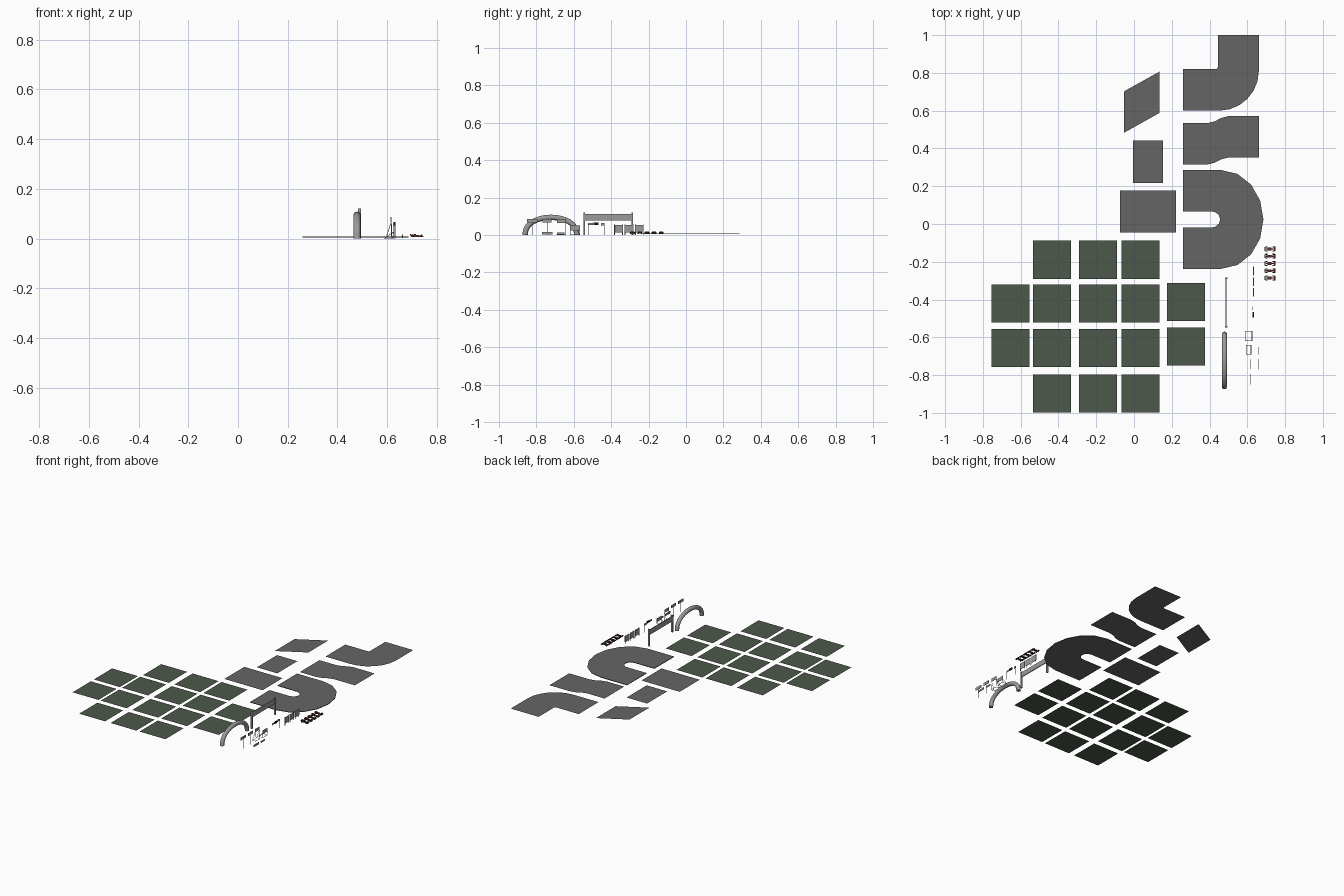
import bpy, bmesh, math
from mathutils import Vector, Matrix

if "Cube" in bpy.data.objects:
    bpy.data.objects.remove(bpy.data.objects["Cube"])


def material(name, r, g, b):
    m = bpy.data.materials.new(name)
    m.diffuse_color = (r, g, b, 1)
    m.use_nodes = True
    m.node_tree.nodes["Principled BSDF"].inputs["Base Color"].default_value = m.diffuse_color
    return m


GRASS = material("grass", 0.075, 0.098, 0.07)
ROAD = material("asphalt", 0.13, 0.13, 0.13)
GREY = material("metal", 0.33, 0.33, 0.33)
BLACK = material("rubber", 0.015, 0.015, 0.015)
RED = material("red_paint", 0.12, 0.03, 0.03)


def finish(name, bm, mat):
    me = bpy.data.meshes.new(name)
    bm.normal_update()
    bm.to_mesh(me)
    bm.free()
    ob = bpy.data.objects.new(name, me)
    bpy.context.collection.objects.link(ob)
    me.materials.append(mat)
    return ob


def sheet(name, pts, z, mat, depth=0):
    bm = bmesh.new()
    f = bm.faces.new([bm.verts.new((x, y, z)) for x, y in pts])
    f.normal_update()
    if f.normal.z < 0:
        f.normal_flip()
    if depth:
        r = bmesh.ops.extrude_face_region(bm, geom=[f], use_keep_orig=True)
        bmesh.ops.translate(bm, vec=(0, 0, depth), verts=[v for v in r["geom"] if isinstance(v, bmesh.types.BMVert)])
        bmesh.ops.recalc_face_normals(bm, faces=bm.faces)
    return finish(name, bm, mat)


def add_box(bm, x0, x1, y0, y1, z0, z1):
    m = Matrix.Translation(((x0 + x1) / 2, (y0 + y1) / 2, (z0 + z1) / 2)) @ Matrix.Diagonal((x1 - x0, y1 - y0, z1 - z0, 1))
    bmesh.ops.create_cube(bm, size=1, matrix=m)


def add_rod(bm, a, b, r=0.0012, sides=6):
    a, b = Vector(a), Vector(b)
    d = b - a
    m = Matrix.Translation((a + b) / 2) @ d.to_track_quat('Z', 'Y').to_matrix().to_4x4()
    bmesh.ops.create_cone(bm, cap_ends=True, segments=sides, radius1=r, radius2=r, depth=d.length, matrix=m)


def arc(cx, cy, rx, ry, a0, a1, n):
    return [(cx + rx * math.cos(math.radians(a0 + (a1 - a0) * i / n)),
             cy + ry * math.sin(math.radians(a0 + (a1 - a0) * i / n))) for i in range(n + 1)]


def rect(x0, x1, y0, y1):
    return [(x0, y0), (x1, y0), (x1, y1), (x0, y1)]


# Grass tiles
rows = (-0.998, -0.758, -0.522, -0.29)
tiles = [(x, y) for x in (-0.535, -0.291, -0.066) for y in rows]
tiles += [(-0.754, rows[1]), (-0.754, rows[2]), (0.175, -0.75), (0.175, -0.514)]
for i, (x, y) in enumerate(tiles):
    sheet(f"grass_tile_{i}", rect(x, x + 0.201, y, y + 0.202), 0.004, GRASS)

# Road pieces
Z = 0.007
sheet("road_straight_long", rect(-0.075, 0.222, -0.045, 0.177), Z, ROAD)
sheet("road_straight_short", rect(-0.006, 0.153, 0.217, 0.441), Z, ROAD)
sheet("road_slanted", [(-0.053, 0.483), (0.135, 0.588), (0.135, 0.807), (-0.053, 0.702)], Z, ROAD)
sheet("road_corner", [(0.259, 0.6)] + arc(0.451, 0.81, 0.21, 0.21, -90, 0, 6)
      + [(0.661, 1.0), (0.444, 1.0), (0.444, 0.83), (0.437, 0.82), (0.259, 0.82)], Z, ROAD)
bend = [(0.259, 0), (0.389, 0), (0.426, 0.009), (0.463, 0.028), (0.5, 0.037), (0.661, 0.037)]
sheet("road_chicane", [(x, 0.315 + y) for x, y in bend] + [(x, 0.534 + y) for x, y in reversed(bend)], Z, ROAD)
sheet("road_hairpin", [(0.259, -0.237)] + arc(0.463, 0.024, 0.222, 0.261, -90, 90, 8)
      + [(0.259, 0.285), (0.259, 0.067)] + arc(0.411, 0.024, 0.045, 0.043, 90, -90, 6) + [(0.259, -0.019)],
      0.004, ROAD, 0.004)

# Inflatable arch: round section swept along a half ellipse
bm = bmesh.new()
rings, sides, R = 16, 10, 0.0145
loops = []
for i in range(rings + 1):
    a = math.pi * i / rings
    radial = Vector((0, math.cos(a), math.sin(a)))
    mid = Vector((0.479, -0.722 + 0.138 * math.cos(a), 0.094 * math.sin(a) ** 0.85 if 0 < i < rings else 0))
    loops.append([bm.verts.new(mid + R * (radial * math.cos(t) + Vector((1, 0, 0)) * math.sin(t)))
                  for t in (2 * math.pi * j / sides for j in range(sides))])
for p, q in zip(loops, loops[1:]):
    for j in range(sides):
        k = (j + 1) % sides
        bm.faces.new((p[j], p[k], q[k], q[j]))
bm.faces.new(loops[0])
bm.faces.new(loops[-1])
bmesh.ops.recalc_face_normals(bm, faces=bm.faces)
arch = finish("inflatable_arch", bm, GREY)
for p in arch.data.polygons:
    p.use_smooth = len(p.vertices) == 4

# Start gantry: two posts and a beam
bm = bmesh.new()
for y in (-0.545, -0.287):
    add_box(bm, 0.482, 0.494, y - 0.004, y + 0.004, 0, 0.12)
add_box(bm, 0.485, 0.491, -0.543, -0.289, 0.078, 0.113)
finish("start_gantry", bm, GREY)

# Barrier boards
for i in range(3):
    y = -0.384 + i * 0.056
    bm = bmesh.new()
    add_box(bm, 0.631, 0.634, y, y + 0.046, 0.012, 0.054)
    for py in (y + 0.002, y + 0.044):
        add_rod(bm, (0.6325, py, 0), (0.6325, py, 0.057), 0.002)
    finish(f"barrier_board_{i}", bm, GREY)

# Marshal light and flag posts
bm = bmesh.new()
add_rod(bm, (0.63, -0.522, 0), (0.63, -0.522, 0.062))
add_rod(bm, (0.63, -0.437, 0), (0.63, -0.437, 0.062))
add_box(bm, 0.629, 0.631, -0.522, -0.497, 0.052, 0.064)
add_box(bm, 0.624, 0.627, -0.455, -0.437, 0.05, 0.064)
finish("marshal_posts", bm, GREY)
bm = bmesh.new()
add_box(bm, 0.628, 0.634, -0.495, -0.467, 0.052, 0.066)
finish("signal_lamp", bm, BLACK)


# Braced signs standing on ground frames
def framed_sign(name, x0, x1, y0, y1, z0, z1, panel_x):
    bm = bmesh.new()
    c = [(x, y, 0.0015) for x, y in rect(x0, x1, y0, y1)]
    for a, b in zip(c, c[1:] + c[:1]):
        add_rod(bm, a, b, 0.0014)
    for y in (y0, y1):
        add_rod(bm, (x1, y, 0), (panel_x, y, z1))
        add_rod(bm, (x0, y, 0), (panel_x, y, z0))
    add_box(bm, panel_x - 0.0012, panel_x + 0.0012, y0, y1, z0, z1)
    finish(name, bm, GREY)


framed_sign("large_framed_sign", 0.588, 0.627, -0.619, -0.568, 0.025, 0.05, 0.624)
framed_sign("small_framed_sign", 0.594, 0.62, -0.69, -0.642, 0.064, 0.085, 0.616)

# Pole signs
for i, (x, y, w) in enumerate([(0.617, -0.768, 0.05), (0.616, -0.85, 0.055)]):
    bm = bmesh.new()
    add_rod(bm, (x, y + w / 2, 0), (x, y + w / 2, 0.086), 0.0015)
    add_box(bm, x - 0.0015, x + 0.0015, y, y + w, 0.067, 0.086)
    finish(f"pole_sign_{i}", bm, GREY)

# Low kerb markers
for i, (y0, y1, h) in enumerate([(-0.69, -0.65, 0.012), (-0.77, -0.715, 0.016)]):
    bm = bmesh.new()
    add_box(bm, 0.659, 0.663, y0, y1, 0.002, h)
    finish(f"kerb_marker_{i}", bm, GREY)

# Open-wheel race cars
for i in range(5):
    cy = -0.132 - i * 0.0385
    bm = bmesh.new()
    for x in (0.702, 0.738):
        for s in (-1, 1):
            add_rod(bm, (x, cy + s * 0.007, 0.0105), (x, cy + s * 0.013, 0.0105), 0.0055, 10)
    finish(f"car_wheels_{i}", bm, BLACK)
    bm = bmesh.new()
    add_box(bm, 0.699, 0.742, cy - 0.003, cy + 0.003, 0.007, 0.013)
    add_box(bm, 0.708, 0.728, cy - 0.007, cy + 0.007, 0.007, 0.014)
    add_box(bm, 0.706, 0.716, cy - 0.002, cy + 0.002, 0.013, 0.019)
    add_box(bm, 0.742, 0.749, cy - 0.012, cy + 0.012, 0.007, 0.009)
    add_box(bm, 0.691, 0.697, cy - 0.01, cy + 0.01, 0.014, 0.018)
    add_box(bm, 0.694, 0.702, cy - 0.001, cy + 0.001, 0.009, 0.016)
    finish(f"car_body_{i}", bm, RED)
